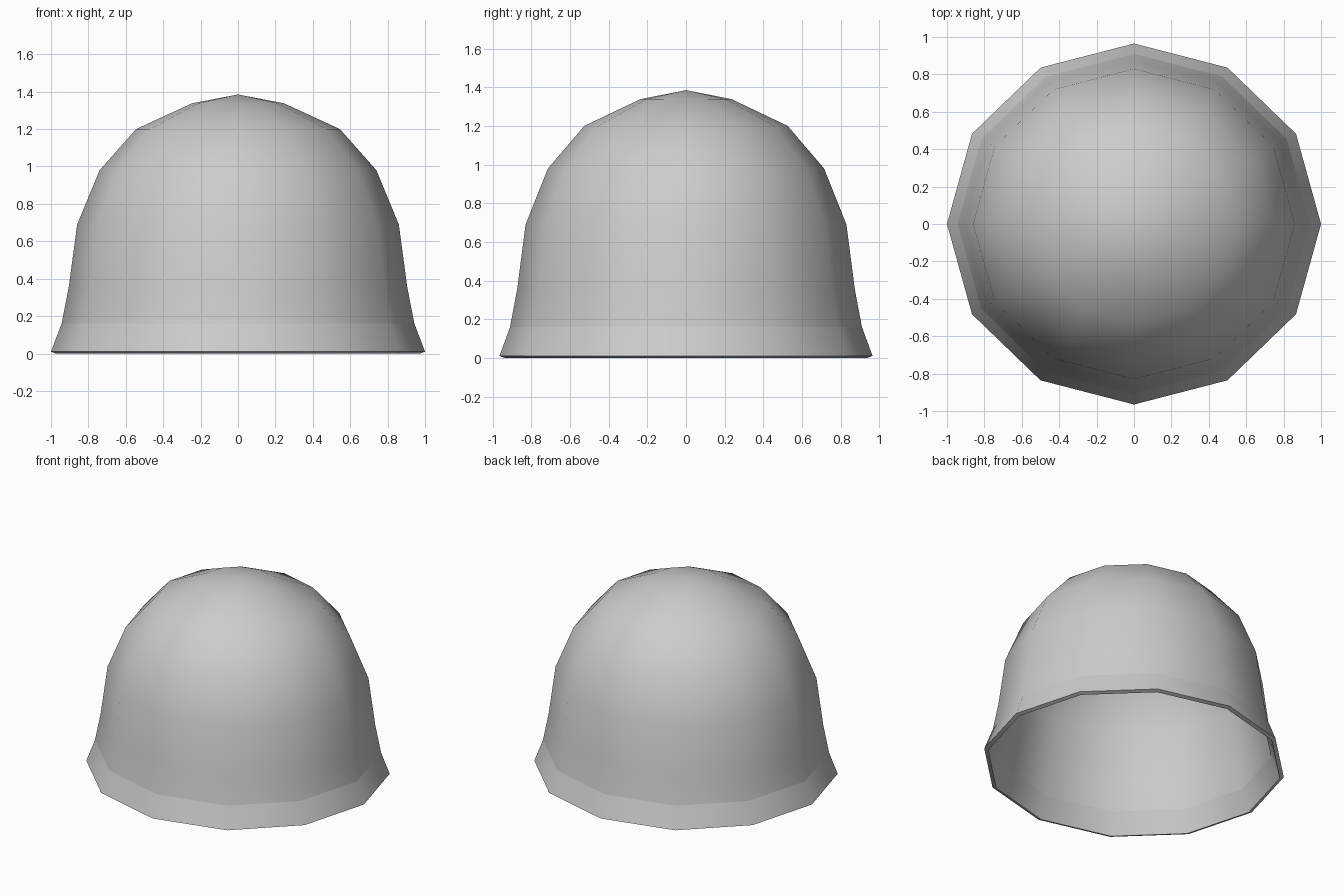
import bpy, bmesh
from math import cos, sin, tau

if "Cube" in bpy.data.objects:
    bpy.data.objects.remove(bpy.data.objects["Cube"])

SIDES = 12
Y_SCALE = 0.965
# outer profile from rim to crown: (radius, height)
PROFILE = [(1.0, 0.01), (0.943, 0.16), (0.905, 0.355), (0.86, 0.69),
           (0.74, 0.98), (0.545, 1.20), (0.245, 1.338)]
APEX = 1.385

# domed shell
bm = bmesh.new()
rings = [[bm.verts.new((r * cos(tau * i / SIDES), r * Y_SCALE * sin(tau * i / SIDES), z))
          for i in range(SIDES)] for r, z in PROFILE]
top = bm.verts.new((0, 0, APEX))
for i in range(SIDES):
    j = (i + 1) % SIDES
    for a, b in zip(rings, rings[1:]):
        bm.faces.new((a[i], a[j], b[j], b[i]))
    bm.faces.new((rings[-1][i], rings[-1][j], top))
for f in bm.faces:
    f.smooth = True
# crisp crease where the brim flares out, and at the rim
for ring in rings[:2]:
    for i in range(SIDES):
        bm.edges.get((ring[i], ring[(i + 1) % SIDES])).smooth = False

mesh = bpy.data.meshes.new("helmet_shell")
bm.to_mesh(mesh)
bm.free()
shell = bpy.data.objects.new("helmet_shell", mesh)
bpy.context.collection.objects.link(shell)

# thin wall, grown inward
wall = shell.modifiers.new("wall", 'SOLIDIFY')
wall.thickness = 0.027
wall.offset = -1
wall.use_even_offset = True
